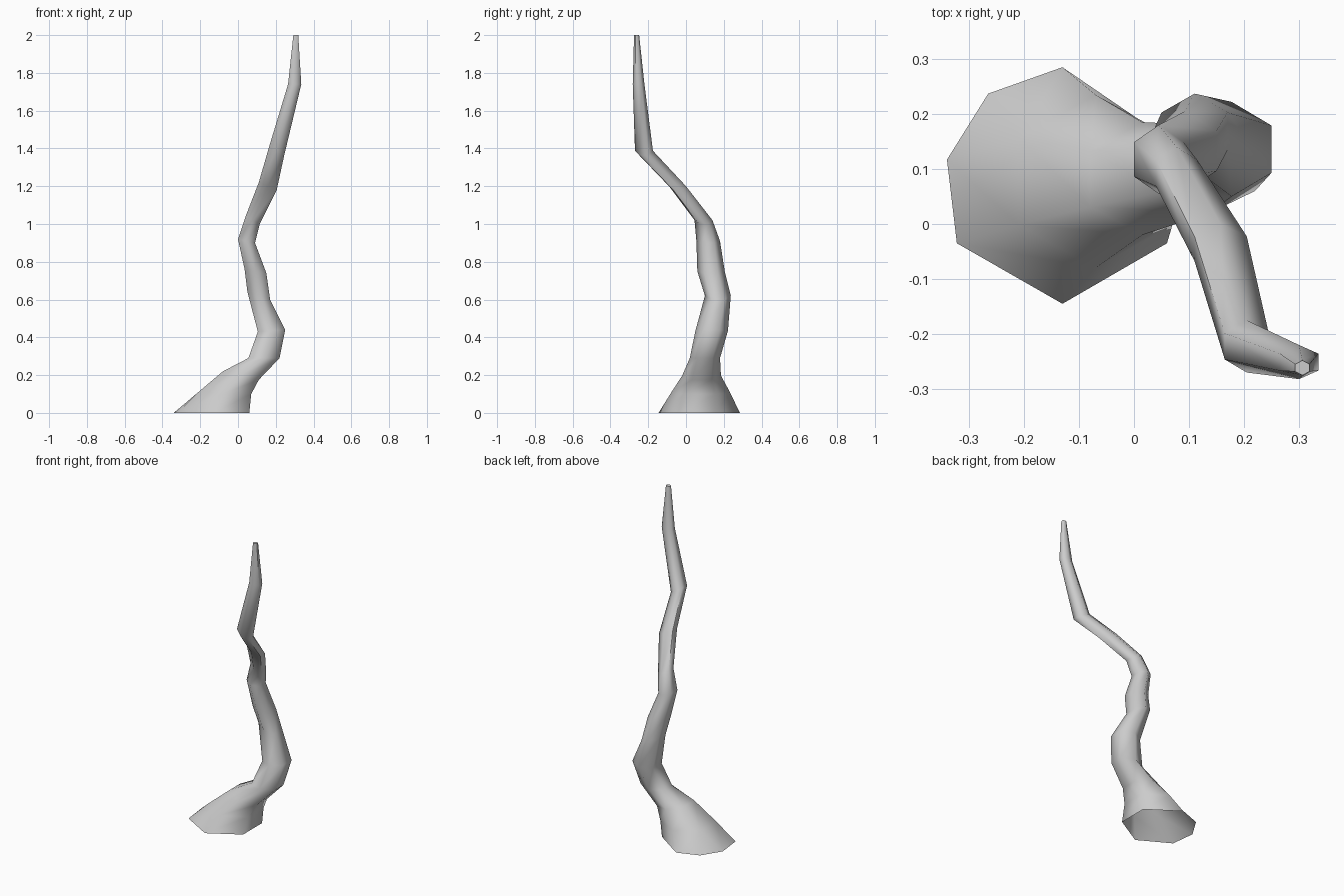
import bpy, bmesh, math

if "Cube" in bpy.data.objects:
    bpy.data.objects.remove(bpy.data.objects["Cube"])

# Foot outline: a hexagon with its back-left corner pulled into two points
foot = [(.06, .155), (-.13, .285), (-.265, .237), (-.34, .117),
        (-.322, -.035), (-.13, -.145), (.06, -.035)]

# Hexagonal cross-sections: x left, z left, x right, z right, y front, y back
rings = [
    (-.21, .11, .07, .10, -.08, .235),
    (-.08, .22, .11, .175, -.02, .185),
    (.055, .29, .22, .29, .02, .18),
    (.105, .43, .25, .44, .05, .222),
    (.05, .64, .17, .60, .10, .237),
    (.035, .76, .15, .74, .06, .205),
    (0, .92, .09, .90, .055, .18),
    (.04, 1.04, .115, 1.00, .045, .14),
    (.11, 1.22, .205, 1.18, -.09, 0),
    (.165, 1.41, .245, 1.365, -.27, -.175),
    (.265, 1.74, .335, 1.74, -.282, -.22),
    (.293, 2.0, .319, 2.0, -.275, -.248),
]
angles = [30, 90, 150, 150, 210, 270, 330]  # doubled corner meets the foot

bm = bmesh.new()


def ring_verts(xl, zl, xr, zr, yf, yb):
    out = []
    for a in map(math.radians, angles):
        s = math.cos(a) / math.cos(math.radians(30))
        out.append(bm.verts.new(((xl + xr) / 2 + s * (xr - xl) / 2,
                                 (yf + yb) / 2 + math.sin(a) * (yb - yf) / 2,
                                 (zl + zr) / 2 + s * (zr - zl) / 2)))
    return out


# Skin the rings from foot to tip
loops = [[bm.verts.new((x, y, 0)) for x, y in foot]]
loops += [ring_verts(*r) for r in rings]
n = len(foot)
for lo, hi in zip(loops, loops[1:]):
    for i in range(n):
        j = (i + 1) % n
        bm.faces.new((lo[i], lo[j], hi[j], hi[i]))
bm.faces.new(loops[-1])
bmesh.ops.remove_doubles(bm, verts=bm.verts, dist=1e-5)

mesh = bpy.data.meshes.new("twisted_trunk")
bm.to_mesh(mesh)
bm.free()
trunk = bpy.data.objects.new("twisted_trunk", mesh)
bpy.context.collection.objects.link(trunk)
bpy.context.view_layer.objects.active = trunk
trunk.select_set(True)
bpy.ops.object.shade_smooth_by_angle(angle=math.radians(65))
